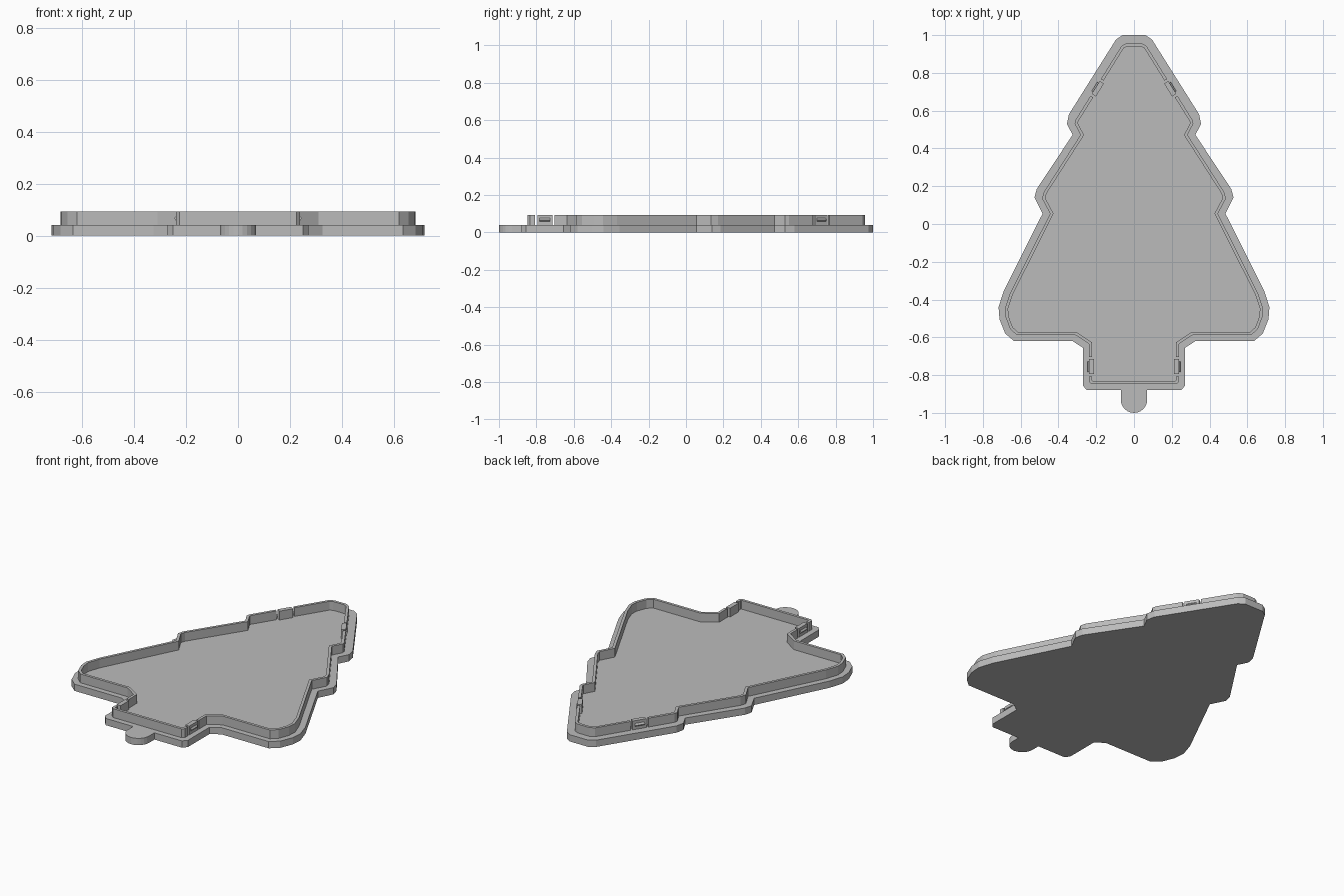
import bpy
import math
from mathutils import Vector

if "Cube" in bpy.data.objects:
    bpy.data.objects.remove(bpy.data.objects["Cube"], do_unlink=True)

PLATE_TOP = 0.04
WALL_TOP = 0.092
THICK = 0.016

# Single plain grey
grey = bpy.data.materials.new("plain grey")
grey.use_nodes = True
colour = (0.5, 0.5, 0.5, 1)
grey.diffuse_color = colour
grey.node_tree.nodes["Principled BSDF"].inputs["Base Color"].default_value = colour


def loft(name, first, second):
    """Solid between two matching outlines given as 3D points."""
    count = len(first)
    faces = [tuple(range(count)), tuple(reversed(range(count, 2 * count)))]
    for i in range(count):
        j = (i + 1) % count
        faces.append((j, i, count + i, count + j))
    mesh = bpy.data.meshes.new(name)
    mesh.from_pydata([tuple(p) for p in first + second], [], faces)
    mesh.materials.append(grey)
    obj = bpy.data.objects.new(name, mesh)
    bpy.context.collection.objects.link(obj)
    return obj


def prism(name, outline, low, high):
    """Upright solid from a clockwise outline."""
    return loft(name, [(x, y, low) for x, y in outline],
                [(x, y, high) for x, y in outline])


def mirrored(points):
    return [Vector((-p[0], p[1])) for p in reversed(points)]


def inward(a, b):
    d = (b - a).normalized()
    return Vector((d.y, -d.x))


def offset(path, amount):
    """Mitred offset of an open clockwise path towards the inside."""
    result = []
    for i, p in enumerate(path):
        before = inward(path[max(i - 1, 0)], path[max(i, 1)])
        after = inward(path[min(i, len(path) - 2)], path[min(i + 1, len(path) - 1)])
        bisector = (before + after).normalized()
        result.append(p + bisector * amount / bisector.dot(after))
    return result


def wall(name, path):
    path = [Vector(p) for p in path]
    prism(name, path + offset(path, THICK)[::-1], PLATE_TOP, WALL_TOP)


# Base plate with rounded pull tab, right half from the tip down
half = [(0.06, 1), (0.095, 0.977), (0.345, 0.58), (0.355, 0.53), (0.325, 0.472),
        (0.515, 0.185), (0.527, 0.14), (0.484, 0.055), (0.69, -0.355),
        (0.717, -0.44), (0.712, -0.505), (0.682, -0.58), (0.635, -0.62),
        (0.325, -0.62), (0.271, -0.655), (0.271, -0.855), (0.25, -0.88)]
TAB = 0.07
for step in range(7):
    a = math.pi / 2 * step / 6
    if step == 0:
        half.append((TAB, -0.88))
    half.append((TAB * math.cos(a), TAB - 1 - TAB * math.sin(a)))
prism("base_plate", half + mirrored(half[:-1]), 0, PLATE_TOP)

# Clip positions on the rim: centre and direction of travel
shoulder = Vector((0.066, 0.943))
branch = Vector((0.31, 0.55))
slope = (branch - shoulder).normalized()
upper = shoulder.lerp(branch, 0.56)
lower = Vector((0.238, -0.755))
down = Vector((0, -1))
GAP = 0.052

# Raised rim, broken by the four clip gaps
tip = [Vector((0.04, 0.957)), shoulder, upper - slope * GAP]
wall("rim_tip", mirrored(tip) + tip)
side = [upper + slope * GAP, branch, (0.314, 0.53), (0.283, 0.472), (0.477, 0.17),
        (0.487, 0.135), (0.444, 0.055), (0.657, -0.368), (0.683, -0.445),
        (0.679, -0.495), (0.655, -0.557), (0.62, -0.588), (0.31, -0.588),
        (0.238, -0.635), lower - down * GAP]
wall("rim_left", side)
wall("rim_right", mirrored(side))
foot = [lower + down * GAP, Vector((0.238, -0.835)), Vector((0.225, -0.848))]
wall("rim_foot", foot + mirrored(foot))


def clip(name, centre, along):
    """Springy tab with a wedge catch on its outer face."""
    inner = Vector((along.y, -along.x))
    span = along * 0.04
    depth = inner * 0.026
    prism(name + "_tab", [centre - span, centre + span, centre + span + depth,
                          centre - span + depth], PLATE_TOP, WALL_TOP)
    profile = [(0.002, 0.055), (-0.008, 0.066), (0.002, 0.078)]
    ends = []
    for sign in (-1, 1):
        ends.append([(centre + along * 0.028 * sign + inner * d).to_3d()
                     + Vector((0, 0, z)) for d, z in profile])
    loft(name + "_catch", ends[0], ends[1])


for label, centre, along in (("upper", upper, slope), ("lower", lower, down)):
    clip(label + "_left_clip", centre, along)
    clip(label + "_right_clip", Vector((-centre.x, centre.y)),
         Vector((along.x, -along.y)))

# Consistent outward normals
import bmesh
for obj in bpy.context.collection.objects:
    if obj.type == "MESH" and obj.data.materials and obj.data.materials[0] == grey:
        bm = bmesh.new()
        bm.from_mesh(obj.data)
        bmesh.ops.recalc_face_normals(bm, faces=bm.faces)
        bm.to_mesh(obj.data)
        bm.free()
